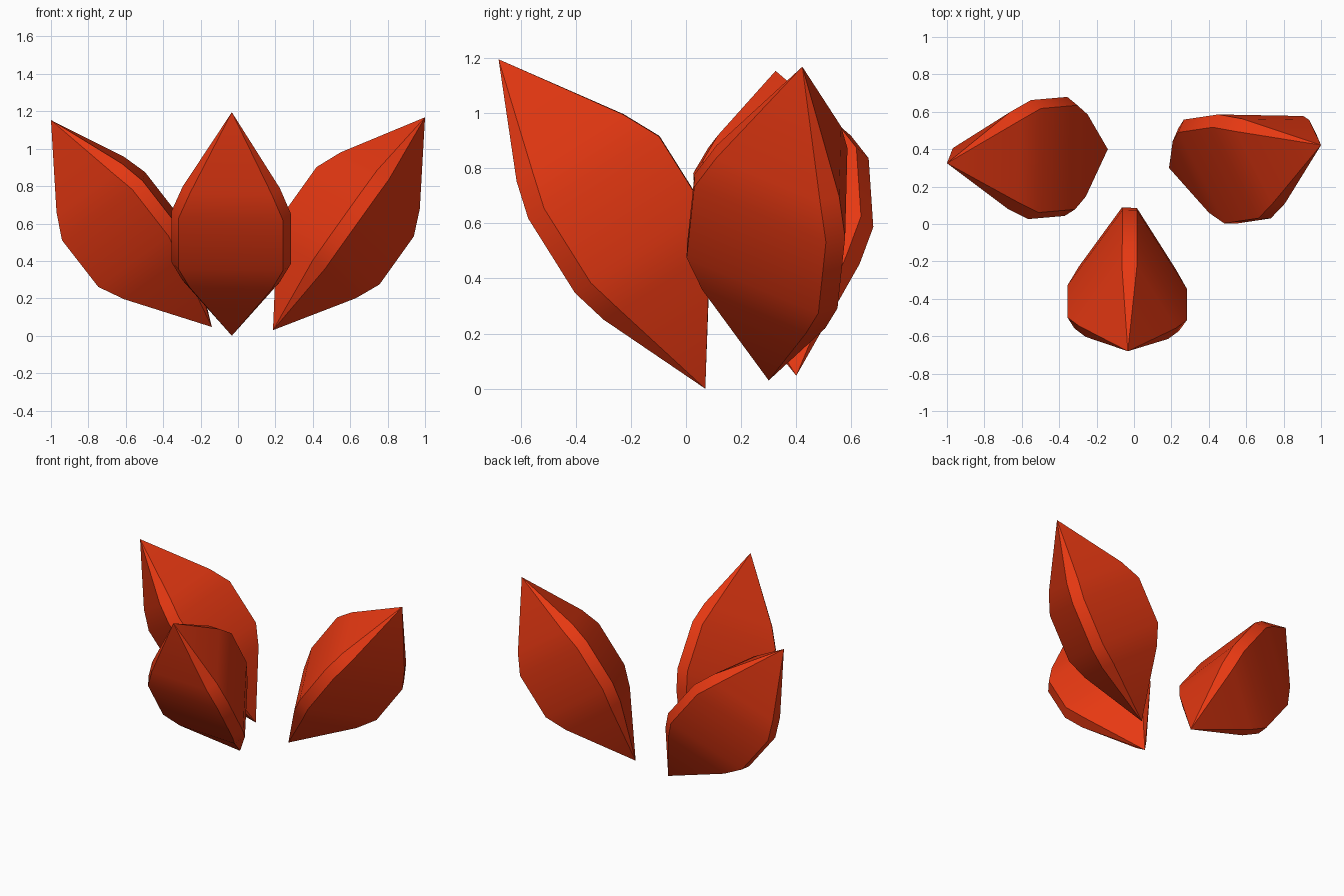
import bpy, bmesh, math
from mathutils import Vector

if "Cube" in bpy.data.objects:
    bpy.data.objects.remove(bpy.data.objects["Cube"])

red = bpy.data.materials.new("petal_red")
red.diffuse_color = (0.8, 0.04, 0.006, 1)
red.use_nodes = True
red.node_tree.nodes["Principled BSDF"].inputs["Base Color"].default_value = red.diffuse_color

# Cross-sections along a petal: (distance fraction, radius, half-angle of the edge strip)
RINGS = [(0.290, 0.280, 8.2), (0.387, 0.348, 6.6),
         (0.613, 0.348, 6.6), (0.710, 0.280, 8.2)]


def petal(name, base, tip, ridge):
    """Three-sided crystal petal with bevelled edges; one edge points along ridge."""
    base, tip = Vector(base), Vector(tip)
    axis = (tip - base).normalized()
    r = Vector(ridge)
    r = (r - axis * r.dot(axis)).normalized()
    s = axis.cross(r)
    bm = bmesh.new()
    rings = []
    for t, rad, half in RINGS:
        centre = base.lerp(tip, t)
        ring = []
        for k in range(3):
            for sign in (-1, 1):
                a = math.radians(120 * k + sign * half)
                ring.append(bm.verts.new(centre + rad * (r * math.cos(a) + s * math.sin(a))))
        rings.append(ring)
    b, e = bm.verts.new(base), bm.verts.new(tip)
    for i in range(6):
        j = (i + 1) % 6
        bm.faces.new((b, rings[0][j], rings[0][i]))
        bm.faces.new((e, rings[-1][i], rings[-1][j]))
        for lo, hi in zip(rings, rings[1:]):
            bm.faces.new((lo[i], lo[j], hi[j], hi[i]))
    bmesh.ops.recalc_face_normals(bm, faces=bm.faces)
    mesh = bpy.data.meshes.new(name)
    bm.to_mesh(mesh)
    bm.free()
    mesh.materials.append(red)
    ob = bpy.data.objects.new(name, mesh)
    bpy.context.collection.objects.link(ob)
    bpy.ops.object.select_all(action='DESELECT')
    ob.select_set(True)
    bpy.context.view_layer.objects.active = ob
    bpy.ops.object.shade_smooth_by_angle(angle=math.radians(30))


# Three petals leaning outward, each rolled a different way
petal("front_petal", (-0.033, 0.07, 0.0), (-0.033, -0.68, 1.195), (0.03, 0.848, 0.53))
petal("right_petal", (0.187, 0.30, 0.03), (1.0, 0.422, 1.168), (-0.012, -1, 0.009))
petal("left_petal", (-0.14, 0.40, 0.047), (-1.0, 0.325, 1.153), (-0.789, 0.07, -0.614))
